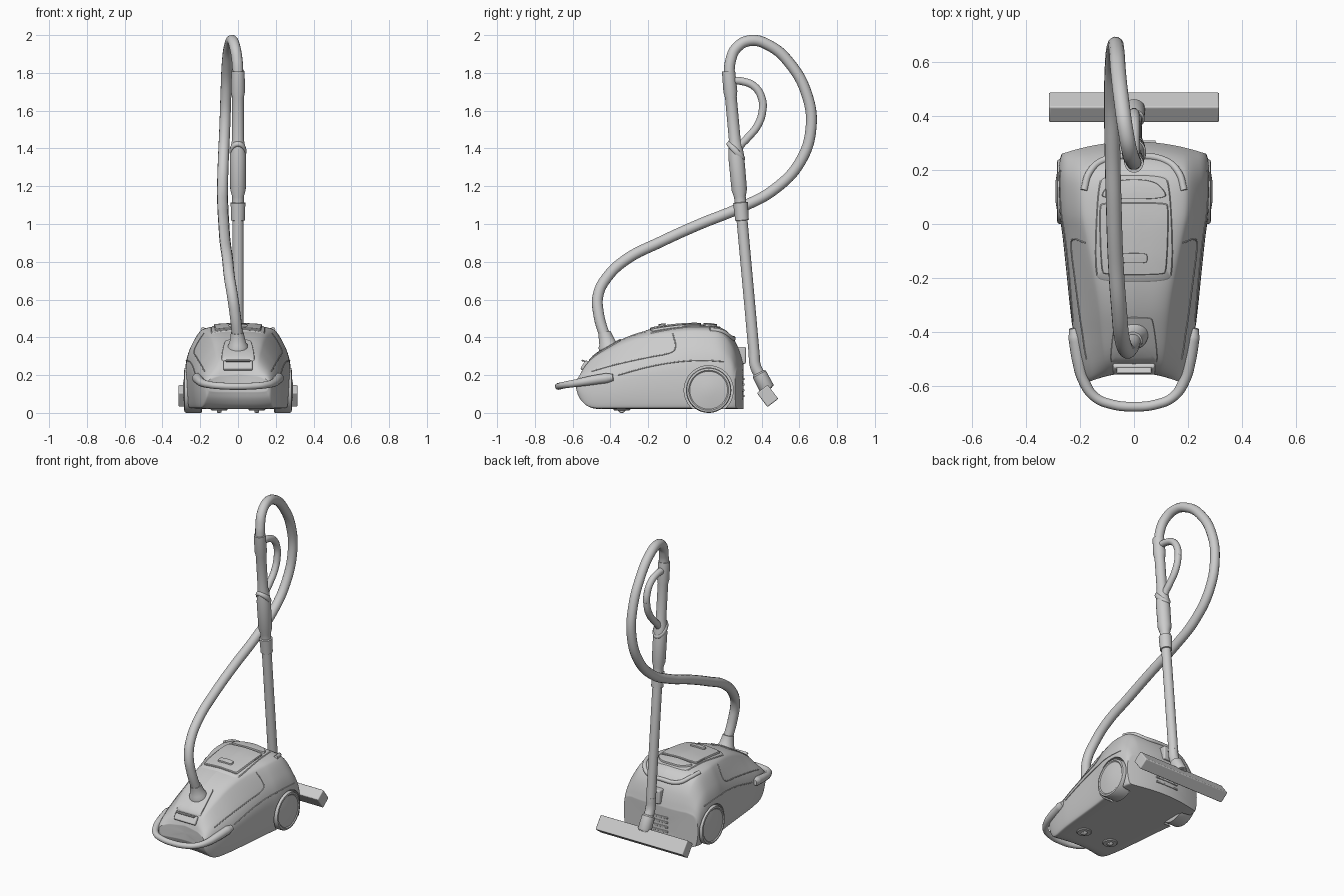
import bpy, bmesh, math
from mathutils import Vector
from mathutils.bvhtree import BVHTree

if "Cube" in bpy.data.objects:
    bpy.data.objects.remove(bpy.data.objects["Cube"])


def chaikin(pts, n=2, closed=False):
    pts = [Vector(p) for p in pts]
    for _ in range(n):
        out = [] if closed else [pts[0]]
        for i in range(len(pts) - (0 if closed else 1)):
            a, b = pts[i], pts[(i + 1) % len(pts)]
            out += [a * .75 + b * .25, a * .25 + b * .75]
        pts = out if closed else out + [pts[-1]]
    return pts


def finish(ob, angle=35):
    bpy.ops.object.select_all(action='DESELECT')
    bpy.context.view_layer.objects.active = ob
    ob.select_set(True)
    if ob.type == 'CURVE':
        bpy.ops.object.convert(target='MESH')
        ob = bpy.context.object
    bpy.ops.object.shade_smooth_by_angle(angle=math.radians(angle))
    return ob


def from_bmesh(name, bm, angle=35):
    bmesh.ops.recalc_face_normals(bm, faces=bm.faces)
    me = bpy.data.meshes.new(name)
    bm.to_mesh(me)
    ob = bpy.data.objects.new(name, me)
    bpy.context.collection.objects.link(ob)
    return finish(ob, angle)


def skin(name, rings, angle=35):
    """Join closed rings of points into one capped surface."""
    bm = bmesh.new()
    rv = [[bm.verts.new(p) for p in r] for r in rings]
    n = len(rv[0])
    for a, b in zip(rv, rv[1:]):
        for i in range(n):
            bm.faces.new((a[i], a[(i + 1) % n], b[(i + 1) % n], b[i]))
    bm.faces.new(rv[0])
    bm.faces.new(rv[-1])
    return from_bmesh(name, bm, angle)


def tube(name, pts, r):
    """Round tube through points; a fourth value scales the radius."""
    cu = bpy.data.curves.new(name, 'CURVE')
    cu.dimensions, cu.bevel_depth, cu.bevel_resolution = '3D', r, 5
    cu.resolution_u, cu.use_fill_caps = 8, True
    sp = cu.splines.new('BEZIER')
    sp.bezier_points.add(len(pts) - 1)
    for bp, p in zip(sp.bezier_points, pts):
        bp.co = p[:3]
        bp.radius = p[3] if len(p) > 3 else 1
        bp.handle_left_type = bp.handle_right_type = 'AUTO'
    ob = bpy.data.objects.new(name, cu)
    bpy.context.collection.objects.link(ob)
    return finish(ob)


def lathe(name, a, b, prof, n=32):
    """Turned part from a to b; profile is (fraction, radius)."""
    a, b = Vector(a), Vector(b)
    q = (b - a).to_track_quat('Z', 'Y')
    return skin(name, [[a.lerp(b, t) + q @ Vector((r * math.cos(k * math.tau / n), r * math.sin(k * math.tau / n), 0))
                        for k in range(n)] for t, r in prof])


def block(name, loc, size, tilt=0, bevel=.008):
    bpy.ops.mesh.primitive_cube_add(size=1, location=loc, rotation=(tilt, 0, 0))
    ob = bpy.context.object
    ob.name = name
    ob.scale = size
    bpy.ops.object.transform_apply(location=False, rotation=False, scale=True)
    m = ob.modifiers.new('bevel', 'BEVEL')
    m.width, m.segments = bevel, 3
    return finish(ob)


# Body: cross-sections along y (y, half width, bottom, shoulder, top, hump ratio)
stations = [(-.55, .165, .11, .175, .205, .5), (-.535, .18, .07, .185, .25, .5), (-.49, .20, .02, .20, .305, .48),
            (-.40, .228, .02, .215, .36, .48), (-.30, .24, .02, .235, .41, .5), (-.18, .252, .02, .26, .445, .55),
            (-.03, .268, .02, .285, .462, .62), (.04, .28, .02, .30, .466, .64), (.16, .284, .02, .30, .462, .64),
            (.22, .284, .02, .295, .435, .62), (.265, .28, .02, .27, .375, .62), (.29, .276, .02, .25, .31, .62),
            (.305, .27, .02, .22, .25, .62)]


def clamp(v):
    return max(0, min(1, v))


def section(s, shrink=1):
    y, w, zb, zs, zt, h = s
    half = chaikin([(0, zb), (.9 * w, zb), (.96 * w, zb + .015), (w, zb + .5 * (zs - zb)), (.97 * w, zs),
                    ((h + .14) * w, zs + .68 * (zt - zs)), (h * w, zt - .01), (0, zt)], 3)
    loop = [(p.x, p.y) for p in half] + [(-p.x, p.y) for p in half[-2:0:-1]]
    zm = (zb + zt) / 2
    ring = []
    for x, z in loop:
        x, z = x * shrink, zm + (z - zm) * shrink
        yy = y - .05 * (x / .28) ** 2 * clamp((y - .05) / .25) - .04 * (x / .18) ** 2 * clamp((-.4 - y) / .15)
        ring.append((x, yy, z))
    return ring


ss = chaikin(stations, 2)
rings = [section(ss[0], k) for k in (.1, .4, .7, .93)] + [section(s) for s in ss] + \
        [section(ss[-1], k) for k in (.96, .7, .4, .1)]
body = skin('body_shell', rings, 40)
bm = bmesh.new()
bm.from_mesh(body.data)
bvh = BVHTree.FromBMesh(bm)
bm.free()


def top_z(x, y):
    hit = bvh.ray_cast(Vector((x, y, 2)), Vector((0, 0, -1)))[0]
    return hit.z if hit else .2


# Wheels and wheel arches
for s, side in ((-1, 'left'), (1, 'right')):
    cut = lathe('arch_cutter', (s * .2, .12, .12), (s * .4, .12, .12), [(0, .13), (1, .13)], 48)
    cut.hide_render = True
    m = body.modifiers.new('arch', 'BOOLEAN')
    m.operation, m.object, m.solver = 'DIFFERENCE', cut, 'EXACT'
    bpy.context.view_layer.objects.active = body
    bpy.ops.object.modifier_apply(modifier='arch')
    bpy.data.objects.remove(cut)
    lathe('rear_wheel_' + side, (s * .19, .12, .12), (s * .29, .12, .12),
          [(0, .112), (.05, .12), (.85, .12), (.93, .116), (.95, .106), (.9, .1), (1, .04), (1.01, .005)], 48)
    lathe('caster_mount_' + side, (s * .1, -.34, .03), (s * .1, -.34, .013), [(0, .045), (.7, .045), (1, .04)])
    lathe('caster_' + side, (s * .1 - .012, -.34, .022), (s * .1 + .012, -.34, .022), [(0, .019), (.2, .022), (.8, .022), (1, .019)], 24)
finish(body, 40)


# Panels draped over the hood
def panel(name, corners, h, smooth=3):
    pts = chaikin(corners, smooth, True)
    c = sum(pts, Vector((0, 0))) / len(pts)
    rs = []
    for k, dz in ((1, -.02), (1, h - .004), (.975, h), (.75, h), (.5, h), (.25, h), (.03, h)):
        rs.append([(p.x, p.y, top_z(p.x, p.y) + dz) for p in (c + (q - c) * k for q in pts)])
    return skin(name, rs)


def box_outline(x, y0, y1, c=.02, x1=None):
    x1 = x if x1 is None else x1
    return [(-x + c, y0), (x - c, y0), (x, y0 + c), (x1, y1 - c), (x1 - c, y1), (-x1 + c, y1), (-x1, y1 - c), (-x, y0 + c)]


panel('lid_surround', box_outline(.148, -.215, .185, .03, .135), .004)
panel('bag_lid', box_outline(.122, -.19, .08, .014, .13), .013)
panel('lid_latch', box_outline(.05, -.145, -.108, .008), .022)
panel('control_panel', [(-.118, .092), (.118, .092), (.118, .12), (.07, .165), (-.07, .165), (-.118, .12)], .013)
panel('hose_plate', box_outline(.09, -.515, -.345, .012, .072), .006)
rail = [(-.185, .125), (-.165, .19), (-.115, .235), (0, .25), (.115, .235), (.165, .19), (.185, .125)]
tube('rear_rail', [(x, y, top_z(x, y)) for x, y in rail], .013)

# Side seams
for s, side in ((-1, 'left'), (1, 'right')):
    for n, line in enumerate(([(-.5, .22), (-.38, .255), (-.2, .295), (-.08, .315), (-.05, .345), (-.07, .42)],
                              [(-.36, .2), (-.2, .245), (-.06, .27), (.08, .28), (.2, .272)])):
        path = []
        for p in chaikin(line, 2):
            hit = bvh.ray_cast(Vector((s, p.x, p.y)), Vector((-s, 0, 0)))[0]
            if hit:
                path.append(hit)
        tube(f'seam_{n}_{side}', path, .003)

# Front slot, carry handle and rear parking clip
block('front_slot_frame', (0, -.535, .25), (.155, .025, .055), -.6)
block('front_slot_lip', (0, -.538, .274), (.13, .03, .008), -.3, .003)
arm = [(.222, -.385, .188, 1.0), (.216, -.42, .184, 1.5), (.205, -.5, .172, 1.4), (.186, -.58, .158, 1.15),
       (.145, -.64, .148), (.08, -.668, .142)]
tube('carry_handle', arm + [(0, -.676, .14)] + [(-p[0],) + p[1:] for p in arm[::-1]], .018)
block('parking_clip', (0, .292, .305), (.06, .05, .09))
for i in range(4):
    block(f'rear_vent_{i}', (0, .303, .09 + i * .03), (.16, .012, .012), 0, .003)

# Hose and socket
lathe('hose_socket', (0, -.405, .33), (-.004, -.432, .425),
      [(0, .055), (.3, .052), (.42, .044), (.85, .036), (1, .034), (1, .02)])
tube('hose', [(0, -.425, .39), (-.015, -.462, .52), (-.03, -.465, .625), (-.045, -.42, .715), (-.055, -.32, .81),
              (-.068, -.135, .905), (-.075, .075, 1.0), (-.08, .285, 1.085), (-.082, .47, 1.185), (-.078, .605, 1.33),
              (-.07, .662, 1.51), (-.064, .64, 1.685), (-.057, .55, 1.85), (-.045, .445, 1.943), (-.03, .34, 1.971),
              (-.015, .265, 1.93), (-.004, .235, 1.86), (0, .228, 1.79)], .029)

# Wand with grips and collars (z, radius)
wand = [(1.81, .01), (1.81, .035), (1.70, .037), (1.67, .031), (1.45, .031), (1.42, .036), (1.36, .042), (1.18, .041),
        (1.145, .031), (1.115, .031), (1.112, .039), (1.02, .036), (1.018, .029), (.30, .029)]
lathe('wand', (0, .225, 1.81), (0, .362, .30), [((1.81 - z) / 1.51, r) for z, r in wand])
bpy.ops.mesh.primitive_torus_add(major_radius=.042, minor_radius=.011, major_segments=40, minor_segments=12,
                                 location=(0, .264, 1.385), rotation=(math.radians(-48), 0, 0))
ring = bpy.context.object
ring.name = 'wand_slant_ring'
ring.scale = (.85, 1.25, 1.4)
finish(ring)
tube('hand_grip', [(0, .235, 1.76), (0, .3, 1.755), (0, .36, 1.73), (0, .4, 1.67), (0, .405, 1.6), (0, .378, 1.52),
                   (0, .325, 1.455), (0, .285, 1.41), (0, .265, 1.35)], .021)
block('grip_trigger', (0, .417, 1.635), (.022, .02, .05), .1, .006)

# Floor nozzle and elbow
tube('nozzle_elbow', [(0, .36, .32), (0, .367, .25), (0, .39, .2), (0, .43, .12)], .03)
lathe('nozzle_neck', (0, .385, .212), (0, .43, .125), [(0, .032), (.08, .039), (.9, .041), (1, .036)])
tilt = math.atan2(.6, .8)
block('floor_nozzle', (0, .432, .09), (.63, .072, .093), tilt, .006)
